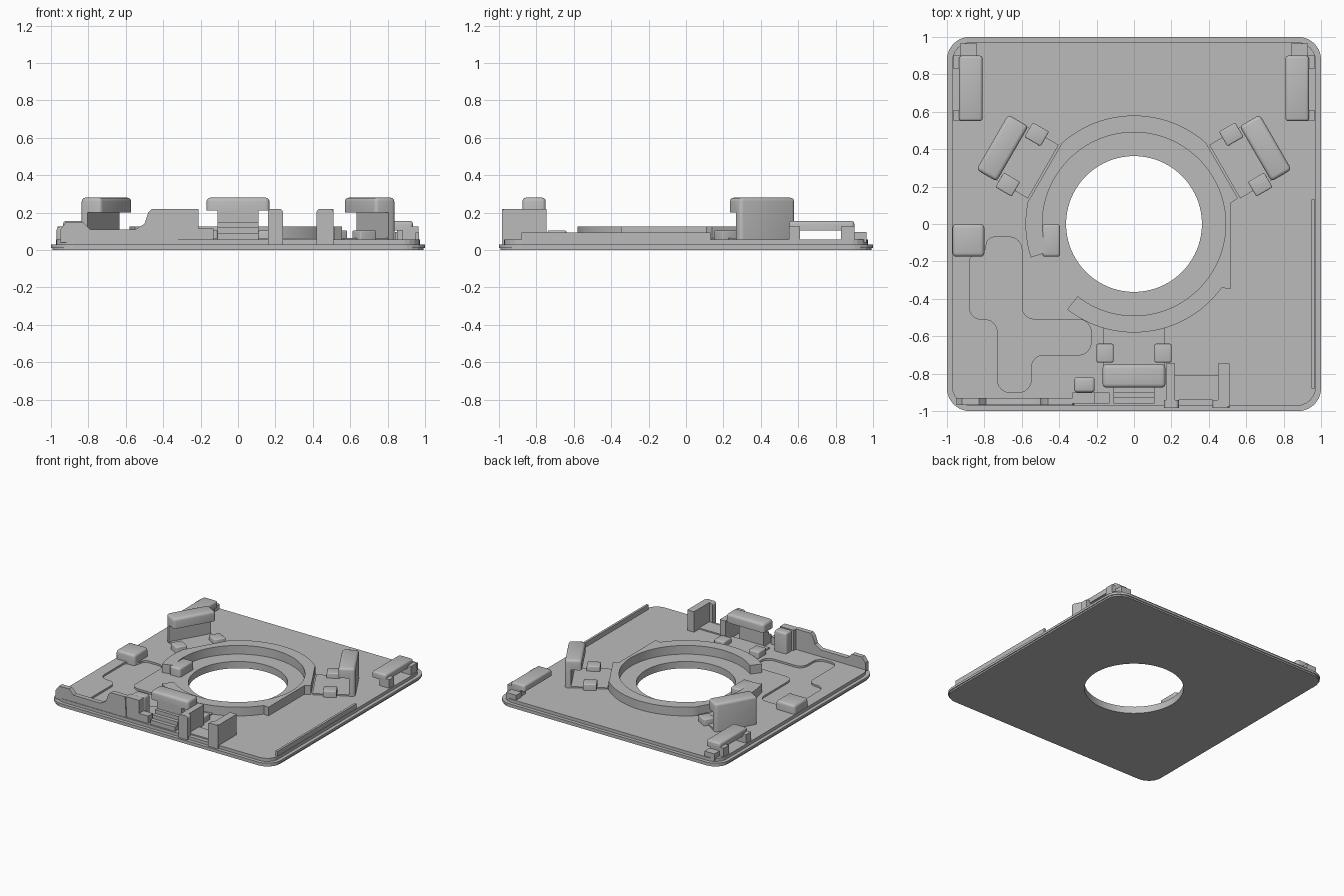
import bpy, bmesh, math
from mathutils import Matrix, Vector

if "Cube" in bpy.data.objects:
    bpy.data.objects.remove(bpy.data.objects["Cube"])

grey = bpy.data.materials.new("light_grey")
grey.use_nodes = True
grey.diffuse_color = (0.5, 0.5, 0.5, 1)
grey.node_tree.nodes["Principled BSDF"].inputs["Base Color"].default_value = (0.5, 0.5, 0.5, 1)

FLOOR = 0.055   # top of the deck
SINK = 0.04     # parts start slightly inside the deck


def fillet(points, radius, steps=6):
    """Round every corner of a closed 2D outline."""
    out = []
    n = len(points)
    for i in range(n):
        a, p, b = (Vector(points[(i + k) % n]) for k in (-1, 0, 1))
        u, v = a - p, b - p
        half = u.angle(v) / 2
        d = min(radius / math.tan(half), u.length * 0.49, v.length * 0.49)
        start, end = p + u.normalized() * d, p + v.normalized() * d
        r = d * math.tan(half)
        centre = p + (u.normalized() + v.normalized()).normalized() * r / math.sin(half)
        for k in range(steps + 1):
            t = k / steps
            chord = start.lerp(end, t) - centre
            out.append(centre + chord.normalized() * r)
    return out


def upright(angle):
    """Local x runs outward, local y runs up, local z runs sideways."""
    c, s = math.cos(angle), math.sin(angle)
    return Matrix(((c, 0, s, 0), (s, 0, -c, 0), (0, 1, 0, 0), (0, 0, 0, 1)))


def prism(name, outline, lo, hi, matrix=None, soft=0, smooth=True):
    bm = bmesh.new()
    face = bm.faces.new([bm.verts.new((p[0], p[1], lo)) for p in outline])
    grown = bmesh.ops.extrude_face_region(bm, geom=[face])
    verts = [g for g in grown["geom"] if isinstance(g, bmesh.types.BMVert)]
    bmesh.ops.translate(bm, verts=verts, vec=(0, 0, hi - lo))
    if matrix:
        bm.transform(matrix)
    bmesh.ops.recalc_face_normals(bm, faces=bm.faces)
    if soft:
        top = max(v.co.z for v in bm.verts) - 0.001
        edges = [e for e in bm.edges if max(v.co.z for v in e.verts) > top]
        bmesh.ops.bevel(bm, geom=edges, offset=soft, segments=3, profile=0.5, affect='EDGES')
    mesh = bpy.data.meshes.new(name)
    bm.to_mesh(mesh)
    bm.free()
    mesh.materials.append(grey)
    obj = bpy.data.objects.new(name, mesh)
    bpy.context.collection.objects.link(obj)
    if smooth:
        bpy.ops.object.select_all(action='DESELECT')
        obj.select_set(True)
        bpy.context.view_layer.objects.active = obj
        bpy.ops.object.shade_smooth_by_angle(angle=math.radians(35))
    return obj


def rect(x0, x1, y0, y1):
    return [(x0, y0), (x1, y0), (x1, y1), (x0, y1)]


def box(name, x0, x1, y0, y1, z1, z0=SINK, soft=0, matrix=None):
    return prism(name, rect(x0, x1, y0, y1), z0, z1, matrix, soft)


def cut(obj, cutter):
    cutter.hide_render = True
    cutter.hide_viewport = True
    cutter.display_type = 'WIRE'
    mod = obj.modifiers.new("cut", 'BOOLEAN')
    mod.object = cutter
    mod.solver = 'EXACT'


# Plate: stepped rim, round opening and shallow pocket
def square(size, radius):
    return fillet(rect(-size, size, -size, size), radius)


foot = prism("plate_foot", square(0.993, 0.115), 0, 0.012, smooth=False)
rim = prism("plate_rim", square(1, 0.12), 0.012, 0.03, smooth=False)
deck = prism("plate_deck", square(0.972, 0.1), 0.03, FLOOR, smooth=False)
circle = [(0.363 * math.cos(math.tau * i / 96), 0.363 * math.sin(math.tau * i / 96)) for i in range(96)]
hole = prism("opening_cutter", circle, -0.1, 0.2, smooth=False)
for part in (foot, rim, deck):
    cut(part, hole)
pocket = [(-0.88, -0.16), (-0.79, -0.16), (-0.79, -0.07), (-0.6, -0.07), (-0.6, -0.51),
          (-0.23, -0.51), (-0.23, -0.7), (-0.55, -0.7), (-0.55, -0.9), (-0.73, -0.9),
          (-0.73, -0.51), (-0.88, -0.51)]
cut(deck, prism("pocket_cutter", fillet(pocket, 0.065), 0.04, 0.1, smooth=False))


# Collar ring: open at the front left, with flats facing the clips and the right side
def collar_radius(deg):
    r = 0.58
    for flat in (30, 150):
        if abs(deg - flat) < 17:
            r = 0.55 / math.cos(math.radians(deg - flat))
    if -36 < deg < 14:
        r = 0.515 / math.cos(math.radians(deg))
    return r


def polar(r, deg):
    return (r * math.cos(math.radians(deg)), r * math.sin(math.radians(deg)))


sweep = range(-128, 199, 2)
outer = [polar(collar_radius(d), d) for d in sweep]
inner = [polar(0.49, d) for d in reversed(sweep)]
prism("collar_ring", outer + inner, SINK, 0.125)
box("collar_end", -0.49, -0.395, -0.175, 0, 0.125, soft=0.015)
box("left_block", -0.97, -0.8, -0.175, 0, 0.125, soft=0.02)

# Three hooked clips around the opening
hook = [(0.875, SINK), (0.875, 0.28), (0.75, 0.28), (0.75, 0.2), (0.83, 0.2), (0.83, SINK)]
for name, deg in (("right", 30), ("left", 150), ("front", 270)):
    turn = Matrix.Rotation(math.radians(deg), 4, 'Z')
    if name == "front":
        box("front_clip_head", 0.75, 0.875, -0.168, 0.168, 0.28, 0.21, 0.02, turn)
        box("front_clip_wall", 0.83, 0.875, -0.11, 0.11, 0.22, matrix=turn)
    else:
        prism(name + "_clip", hook, -0.17, 0.17, upright(math.radians(deg)), 0.02)
    box(name + "_clip_bed", 0.56, 0.83, -0.165, 0.165, 0.065, matrix=turn)
    for side in (-1, 1):
        a, b = sorted((side * 0.11, side * 0.2))
        box(name + "_clip_pad", 0.64, 0.74, a, b, 0.105, soft=0.008, matrix=turn)

# Back corner clips: bar on two feet
for name, side in (("left", 1), ("right", -1)):
    def across(a, b):
        return sorted((side * a, side * b))
    box(name + "_back_bar", *across(0.81, 0.935), 0.55, 0.9, 0.155, 0.105, 0.015)
    box(name + "_back_front_foot", *across(0.88, 0.965), 0.55, 0.61, 0.125)
    box(name + "_back_rear_foot", *across(0.85, 0.965), 0.83, 0.9, 0.125)
    box(name + "_back_corner", *across(0.84, 0.93), 0.9, 0.965, 0.095)

# Low wall along the left side of the model
box("side_wall", 0.95, 0.968, -0.88, 0.13, 0.093)

# Front wall with stepped skyline
skyline = [(-0.95, SINK), (-0.95, 0.11), (-0.92, 0.15), (-0.83, 0.15), (-0.79, 0.11),
           (-0.55, 0.11), (-0.5, 0.14), (-0.48, 0.2), (-0.46, 0.22), (-0.33, 0.22), (-0.32, SINK)]
prism("front_wall", skyline, 0.93, 0.968, upright(0))
box("front_left_post", -0.32, -0.21, -0.9, -0.82, 0.22, soft=0.015)
box("front_left_web", -0.33, -0.21, -0.96, -0.9, 0.22)
box("front_left_step", -0.21, -0.13, -0.96, -0.9, 0.115)

# Ledges below the front clip
for y0, z1 in ((-0.9, 0.15), (-0.93, 0.12), (-0.96, 0.09)):
    box("front_clip_ledge", -0.11, 0.11, y0, -0.87, z1)

# Front bracket: two side panels with flanges and a low sill
for name, x0, x1, f0, f1 in (("inner", 0.17, 0.22, 0.16, 0.24), ("outer", 0.45, 0.51, 0.42, 0.51)):
    box(name + "_bracket_panel", x0, x1, -0.975, -0.745, 0.22)
    flange = fillet(rect(f0, f1, -0.02, 0.22), 0.02)
    flange = [(x, max(z, 0.02)) for x, z in flange if z > 0.1]
    flange = [(f0, 0.02), (f1, 0.02)] + flange
    prism(name + "_bracket_flange", flange, 0.94, 0.985, upright(0))
box("bracket_sill", 0.2, 0.47, -0.94, -0.81, 0.065)
